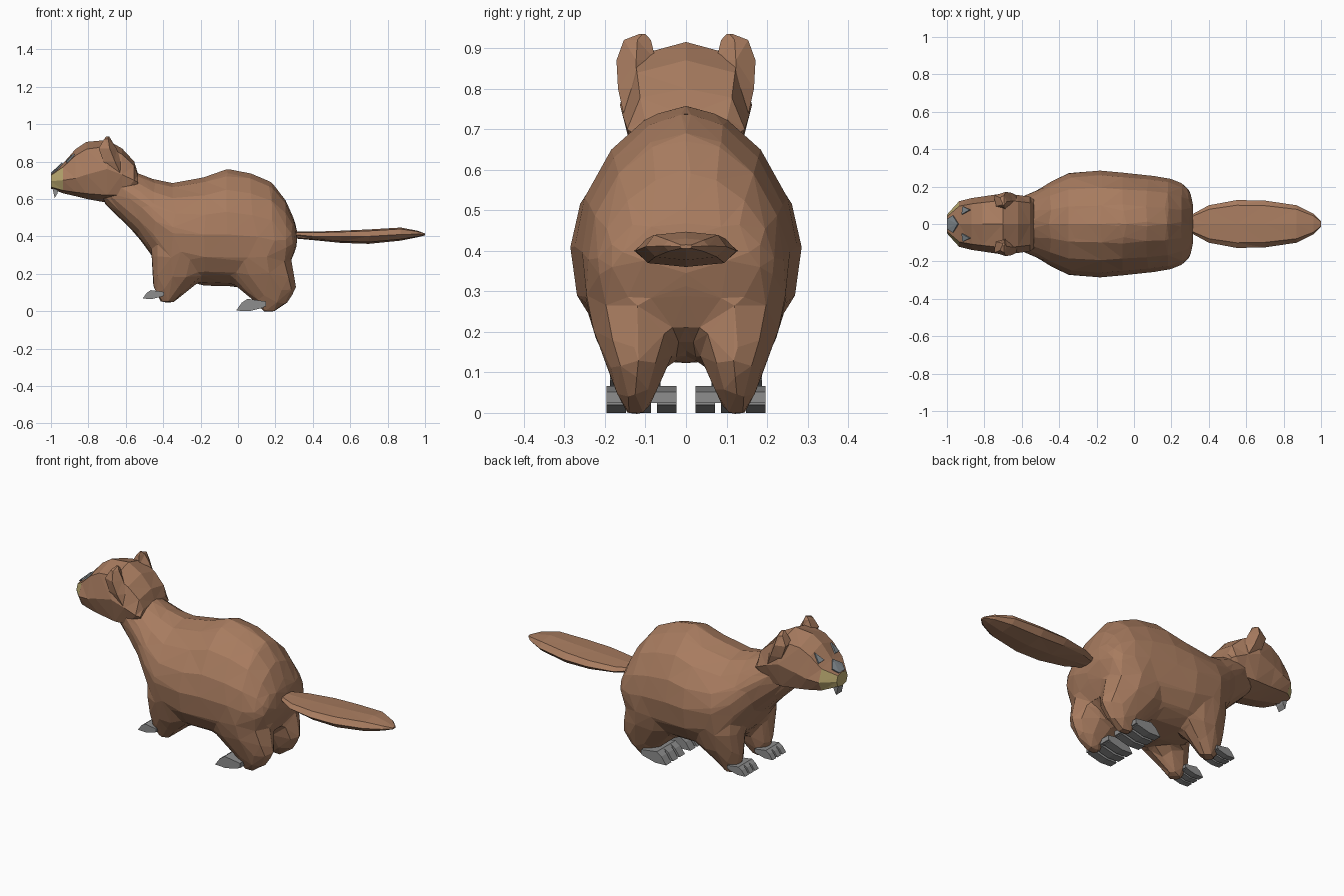
import bpy, bmesh, math
from mathutils import Vector
from mathutils.bvhtree import BVHTree

cube = bpy.data.objects.get("Cube")
if cube:
    bpy.data.objects.remove(cube)


def material(name, r, g, b):
    m = bpy.data.materials.new(name)
    m.use_nodes = True
    m.diffuse_color = (r, g, b, 1)
    m.node_tree.nodes["Principled BSDF"].inputs["Base Color"].default_value = (r, g, b, 1)
    return m


FUR = material("brown fur", 0.39, 0.20, 0.115)
GREY = material("claw grey", 0.27, 0.27, 0.27)
CREAM = material("muzzle cream", 0.52, 0.42, 0.17)
NOSE = material("nose grey", 0.22, 0.25, 0.27)


def loft(name, rings, *mats):
    """Skin a row of point rings, cap both ends and facet it."""
    bm = bmesh.new()
    rows = [[bm.verts.new(p) for p in ring] for ring in rings]
    n = len(rows[0])
    for a, b in zip(rows, rows[1:]):
        for i in range(n):
            j = (i + 1) % n
            bm.faces.new((a[i], a[j], b[j], b[i]))
    bm.faces.new(rows[0])
    bm.faces.new(rows[-1])
    bmesh.ops.triangulate(bm, faces=bm.faces[:])
    bmesh.ops.recalc_face_normals(bm, faces=bm.faces[:])
    mesh = bpy.data.meshes.new(name)
    bm.to_mesh(mesh)
    bm.free()
    for m in mats:
        mesh.materials.append(m)
    ob = bpy.data.objects.new(name, mesh)
    bpy.context.collection.objects.link(ob)
    return ob


def power(v, e):
    return math.copysign(abs(v) ** e, v)


def cross_rings(sections, n, upper, lower):
    """Rings across x from (x, top, bottom, half width, height of widest point).
    Small exponents make the upper or lower half squarer."""
    rings = []
    for x, top, bottom, w, mid in sections:
        ring = []
        for i in range(n):
            a = math.tau * i / n
            e = upper if math.cos(a) > 0 else lower
            c = power(math.cos(a), e)
            z = mid + c * ((top - mid) if c > 0 else (mid - bottom))
            ring.append((x, w * power(math.sin(a), e), z))
        rings.append(ring)
    return rings


def level_rings(sections, n, side):
    """Level rings from (z, x min, x max, y min, y max) on one side."""
    return [[((x0 + x1) / 2 + (x1 - x0) / 2 * math.cos(math.tau * i / n),
              side * ((y0 + y1) / 2 + (y1 - y0) / 2 * math.sin(math.tau * i / n)), z)
             for i in range(n)] for z, x0, x1, y0, y1 in sections]


def prism(name, profile, y0, y1, mat):
    """Side profile in x and z, drawn out across y."""
    return loft(name, [[(x, y, z) for x, z in profile] for y in (y0, y1)], mat)


# Body with neck
body = loft("body", cross_rings([
    (-0.72, 0.72, 0.58, 0.09, 0.66),
    (-0.62, 0.77, 0.485, 0.14, 0.65),
    (-0.53, 0.74, 0.39, 0.175, 0.58),
    (-0.45, 0.705, 0.28, 0.225, 0.49),
    (-0.35, 0.685, 0.18, 0.275, 0.43),
    (-0.18, 0.717, 0.135, 0.287, 0.41),
    (-0.06, 0.762, 0.132, 0.275, 0.41),
    (0.07, 0.74, 0.12, 0.262, 0.40),
    (0.18, 0.69, 0.15, 0.248, 0.38),
    (0.255, 0.595, 0.21, 0.222, 0.37),
    (0.297, 0.50, 0.30, 0.185, 0.38),
    (0.315, 0.44, 0.35, 0.11, 0.40)], 16, 1.12, 0.82), FUR)

# Head; the front of the muzzle beside and under the nose is cream
head = loft("head", cross_rings([
    (-1.0, 0.735, 0.655, 0.05, 0.695),
    (-0.935, 0.79, 0.63, 0.122, 0.70),
    (-0.87, 0.865, 0.615, 0.138, 0.71),
    (-0.81, 0.905, 0.60, 0.147, 0.73),
    (-0.70, 0.915, 0.58, 0.163, 0.76),
    (-0.62, 0.87, 0.59, 0.155, 0.73),
    (-0.555, 0.80, 0.63, 0.145, 0.70),
    (-0.535, 0.735, 0.64, 0.13, 0.69)], 8, 0.72, 0.72), FUR, CREAM)
for f in head.data.polygons:
    if f.center.x < -0.94 and f.center.z < 0.742 and f.normal.z > -0.6:
        f.material_index = 1

# Eyes and nose are thin plates laid on the head
tree = BVHTree.FromPolygons([v.co for v in head.data.vertices],
                            [p.vertices[:] for p in head.data.polygons])


def plate(name, outline, mat):
    hits = [tree.ray_cast(Vector((x, y, 2)), Vector((0, 0, -1))) for x, y in outline]
    loft(name, [[hit[0] + hit[1] * h for hit in hits] for h in (-0.001, 0.008)], mat)


plate("nose", [(-0.995, -0.025), (-0.965, -0.045), (-0.937, 0), (-0.965, 0.045),
               (-0.995, 0.025)], NOSE)
prism("front_teeth", [(-0.995, 0.67), (-0.96, 0.66), (-0.965, 0.63), (-0.98, 0.605)],
      -0.025, 0.025, GREY)

# Tail paddle
loft("tail", cross_rings([
    (0.29, 0.425, 0.39, 0.04, 0.41),
    (0.40, 0.425, 0.38, 0.10, 0.40),
    (0.55, 0.43, 0.365, 0.128, 0.40),
    (0.70, 0.437, 0.36, 0.125, 0.40),
    (0.87, 0.447, 0.377, 0.10, 0.41),
    (0.96, 0.43, 0.395, 0.055, 0.412),
    (1.0, 0.415, 0.405, 0.015, 0.41)], 8, 0.7, 0.8), FUR)

# Toe profile, tip first
TOE = [(0, 0.003), (0.03, 0.045), (0.06, 0.065), (0.15, 0.05), (0.15, 0.02), (0.07, 0.0)]
WEB = [(0.045, 0.05), (0.06, 0.066), (0.16, 0.052), (0.16, 0.025), (0.06, 0.03)]


def foot(name, x, y, z, scale, side):
    def place(profile):
        return [(x + px * scale, z + pz * scale) for px, pz in profile]
    for k in (-1, 0, 1):
        mid = side * (y + k * 0.062 * scale)
        prism(name + "_toe", place(TOE), mid - 0.024 * scale, mid + 0.024 * scale, GREY)
    centre = side * y
    prism(name + "_web", place(WEB), centre - 0.086 * scale, centre + 0.086 * scale, GREY)


# Paired parts
legs = []
for side, label in ((-1, "right"), (1, "left")):
    plate(label + "_eye", [(-0.917, side * 0.05), (-0.912, side * 0.094),
                           (-0.873, side * 0.075)], NOSE)
    loft(label + "_ear", level_rings([
        (0.72, -0.68, -0.59, 0.08, 0.152),
        (0.80, -0.73, -0.62, 0.08, 0.17),
        (0.87, -0.755, -0.65, 0.072, 0.174),
        (0.92, -0.72, -0.68, 0.085, 0.155),
        (0.935, -0.705, -0.69, 0.10, 0.115)], 5, side), FUR)
    legs.append(loft(label + "_hind_leg", level_rings([
        (0.42, -0.04, 0.26, 0.05, 0.245),
        (0.30, -0.09, 0.28, -0.02, 0.258),
        (0.20, -0.08, 0.305, 0.005, 0.233),
        (0.12, 0.0, 0.316, 0.04, 0.202),
        (0.05, 0.09, 0.272, 0.07, 0.175),
        (-0.004, 0.13, 0.205, 0.10, 0.15)], 10, side), FUR))
    legs.append(loft(label + "_front_leg", level_rings([
        (0.42, -0.44, -0.18, 0.06, 0.25),
        (0.30, -0.468, -0.14, 0.03, 0.262),
        (0.19, -0.465, -0.16, 0.045, 0.23),
        (0.10, -0.45, -0.28, 0.075, 0.185),
        (0.04, -0.41, -0.345, 0.10, 0.16)], 10, side), FUR))
    foot(label + "_hind_foot", -0.01, 0.11, 0.0, 1.0, side)
    foot(label + "_front_foot", -0.51, 0.125, 0.065, 0.72, side)

# Blend the legs into the body as one faceted skin
bpy.ops.object.select_all(action="DESELECT")
for ob in legs + [body]:
    ob.select_set(True)
bpy.context.view_layer.objects.active = body
bpy.ops.object.join()
remesh = body.modifiers.new("blend", "REMESH")
remesh.mode = "VOXEL"
remesh.voxel_size = 0.018
smooth = body.modifiers.new("soften", "SMOOTH")
smooth.iterations = 5
facet = body.modifiers.new("facet", "DECIMATE")
facet.ratio = 0.04
facet.use_symmetry = True
facet.symmetry_axis = "Y"
